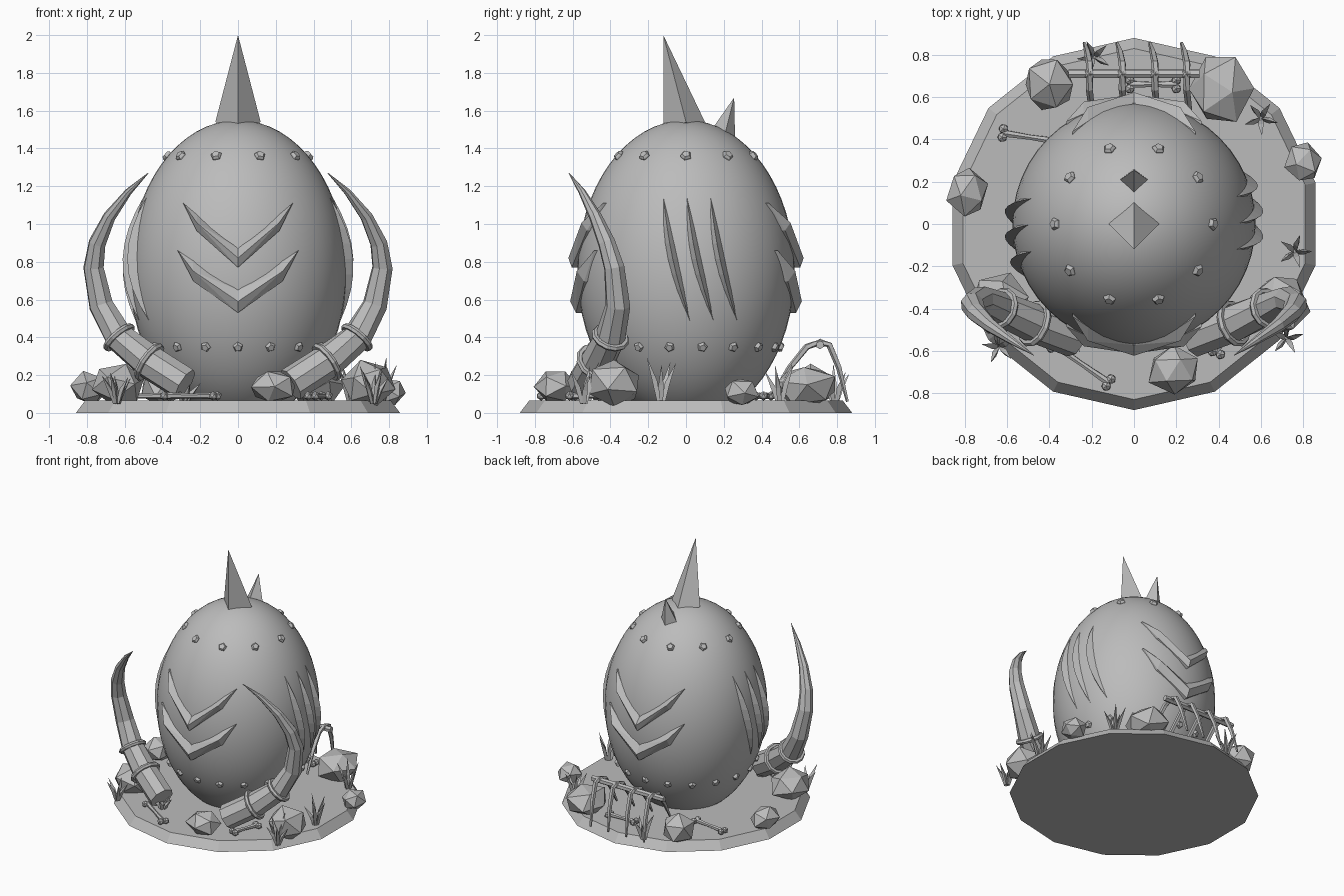
import bpy, bmesh, math, random
from mathutils import Vector, Matrix

random.seed(7)
if "Cube" in bpy.data.objects:
    bpy.data.objects.remove(bpy.data.objects["Cube"], do_unlink=True)

GREY = (0.5, 0.5, 0.5, 1)
mat = bpy.data.materials.new("stone_grey")
mat.use_nodes = True
mat.diffuse_color = GREY
mat.node_tree.nodes["Principled BSDF"].inputs["Base Color"].default_value = GREY


def finish(name, bm, smooth=False):
    bmesh.ops.recalc_face_normals(bm, faces=bm.faces)
    mesh = bpy.data.meshes.new(name)
    bm.to_mesh(mesh)
    bm.free()
    mesh.materials.append(mat)
    for p in mesh.polygons:
        p.use_smooth = smooth
    ob = bpy.data.objects.new(name, mesh)
    bpy.context.scene.collection.objects.link(ob)
    return ob


def loft(bm, rows):
    """Skin closed rings of points and cap both ends."""
    rings = [[bm.verts.new(p) for p in row] for row in rows]
    n = len(rings[0])
    for a, b in zip(rings, rings[1:]):
        for i in range(n):
            j = (i + 1) % n
            bm.faces.new((a[i], a[j], b[j], b[i]))
    bm.faces.new(rings[0])
    bm.faces.new(rings[-1])


def tube(bm, path, radii, sides):
    """Tapered tube along a list of points."""
    path = [Vector(p) for p in path]
    rows = []
    for i, p in enumerate(path):
        d = path[min(i + 1, len(path) - 1)] - path[max(i - 1, 0)]
        u = d.cross(Vector((0.3, 1, 0.1))).normalized()
        v = d.cross(u).normalized()
        angles = [math.tau * k / sides for k in range(sides)]
        rows.append([p + radii[i] * (u * math.cos(a) + v * math.sin(a)) for a in angles])
    loft(bm, rows)


def hull(bm, points):
    res = bmesh.ops.convex_hull(bm, input=[bm.verts.new(p) for p in points])
    bmesh.ops.delete(bm, geom=[g for g in res["geom_interior"] if isinstance(g, bmesh.types.BMVert)], context='VERTS')


def disc(r, z, sides, start=0.0):
    return [(r * math.cos(start + math.tau * k / sides), r * math.sin(start + math.tau * k / sides), z)
            for k in range(sides)]


def egg_radius(z):
    return 0.575 * math.sqrt(max(0.0, 1 - ((z - 0.75) / 0.8) ** 2))


def on_egg(across, z, lift):
    """Point on the front of the egg, raised off the shell by lift."""
    r = egg_radius(z) + lift
    return Vector((across, -math.sqrt(r * r - across * across), z))


# Ground slab
bm = bmesh.new()
loft(bm, [disc(0.88, 0, 14, math.pi / 2), disc(0.83, 0.065, 14, math.pi / 2)])
finish("ground_slab", bm)

# Egg shell
bm = bmesh.new()
heights = [0.75 - 0.8 * math.cos(math.pi * t / 32) for t in range(4, 32)]
loft(bm, [disc(egg_radius(z), z, 48) for z in heights] + [disc(0.004, 1.55, 48)])
finish("egg_shell", bm, smooth=True)

# Horns on the crown
bm = bmesh.new()
hull(bm, [(0.12, 0, 1.54), (-0.12, 0, 1.54), (0, 0.105, 1.53), (0, -0.12, 1.54),
          (0, -0.12, 1.47), (0, 0.1, 1.47), (0, -0.12, 2.0)])
finish("large_horn", bm)
bm = bmesh.new()
hull(bm, [(0.065, 0.21, 1.49), (-0.065, 0.21, 1.49), (0, 0.15, 1.52), (0, 0.26, 1.44), (0, 0.255, 1.67)])
finish("small_horn", bm)

# Chevrons on front and back, each with tip, notch, bottom and bend
CHEVRONS = [((-0.29, 1.11), 0.87, 0.77, (-0.22, 0.965)), ((-0.32, 0.86), 0.65, 0.53, (-0.235, 0.695))]
for place, fy in (("front", 1), ("back", -1)):
    bm = bmesh.new()
    for tip, notch, bottom, bend in CHEVRONS:
        for sx in (1, -1):
            t = 0.75
            upper = (tip[0] * t, tip[1] * t + notch * (1 - t))
            ridge = ((upper[0] + bend[0]) / 2, (upper[1] + bend[1]) / 2)
            pts = [on_egg(*tip, 0.012), on_egg(*tip, -0.03), on_egg(*upper, 0), on_egg(*upper, -0.03),
                   on_egg(*ridge, 0.05), on_egg(*bend, 0.015), on_egg(*bend, -0.03),
                   on_egg(0, notch, 0.005), on_egg(0, notch, -0.03),
                   on_egg(0, (notch + bottom) / 2, 0.05), on_egg(0, bottom, 0.03), on_egg(0, bottom, -0.03)]
            hull(bm, [(p.x * sx, p.y * fy, p.z) for p in pts])
    finish(place + "_chevrons", bm)

# Claw slashes on both sides
for place, turn in (("left", math.pi / 2), ("right", -math.pi / 2)):
    bm = bmesh.new()
    for k in range(3):
        rows = []
        for s in range(9):
            t = s / 8
            w = 0.003 + 0.028 * math.sin(math.pi * t) ** 0.8
            z = 1.14 - 0.65 * t
            c = -0.12 + 0.125 * k + 0.14 * t - 0.02 * math.sin(math.pi * t)
            lift = 0.04 * math.sin(math.pi * t)
            rows.append([on_egg(c - w, z, -0.01), on_egg(c, z, lift), on_egg(c + w, z, -0.01), on_egg(c, z, -0.04)])
        loft(bm, rows)
    bm.transform(Matrix.Rotation(turn, 4, 'Z'))
    finish(place + "_slashes", bm)

# Rings of studs set into the shell
for name, count, z, r in (("upper_studs", 10, 1.36, 0.03), ("lower_studs", 18, 0.35, 0.027)):
    bm = bmesh.new()
    for k in range(count):
        a = math.tau * k / count - (0 if count == 10 else math.pi / 2)
        slope = (z - 0.75) / 0.64
        rad = egg_radius(z) / 0.33
        n = Vector((math.cos(a) * rad, math.sin(a) * rad, slope)).normalized()
        centre = Vector((math.cos(a) * egg_radius(z), math.sin(a) * egg_radius(z), z))
        place = Matrix.Translation(centre) @ n.to_track_quat('Z', 'Y').to_matrix().to_4x4()
        spin = random.random() * 6
        pts = disc(r, -0.02, 5, spin) + disc(r, 0.006, 5, spin) + disc(r * 0.7, 0.018, 5, spin)
        hull(bm, [place @ Vector(p) for p in pts])
    finish(name, bm)

# Tusks with two bands each
TUSK = [(0.28, -0.54, 0.15), (0.47, -0.47, 0.27), (0.63, -0.4, 0.4), (0.725, -0.36, 0.57), (0.765, -0.38, 0.77),
        (0.745, -0.42, 0.9), (0.68, -0.48, 1.04), (0.58, -0.55, 1.17), (0.475, -0.62, 1.27)]
for place, sx in (("left", 1), ("right", -1)):
    path = [Vector((x * sx, y, z)) for x, y, z in TUSK]
    bm = bmesh.new()
    tube(bm, path, [0.092, 0.092, 0.08, 0.067, 0.056, 0.047, 0.034, 0.019, 0.002], 8)
    finish(place + "_tusk", bm)
    for label, i, r in (("inner", 1, 0.1), ("outer", 2, 0.086)):
        d = path[i + 1] - path[i - 1]
        bpy.ops.mesh.primitive_torus_add(major_segments=12, minor_segments=6, major_radius=r, minor_radius=0.017,
                                         location=path[i], rotation=d.to_track_quat('Z', 'Y').to_euler())
        band = bpy.context.object
        band.name = place + "_tusk_" + label + "_band"
        band.data.materials.append(mat)

# Rocks: position, half sizes
ROCKS = [(-0.4, 0.66, 0.14, 0.13, 0.14, 0.12), (0.41, 0.64, 0.14, 0.16, 0.17, 0.12),
         (0.8, 0.29, 0.11, 0.09, 0.1, 0.08), (-0.79, 0.15, 0.13, 0.1, 0.12, 0.09),
         (0.19, -0.69, 0.14, 0.13, 0.12, 0.1), (0.69, -0.38, 0.15, 0.14, 0.16, 0.13),
         (-0.64, -0.38, 0.15, 0.15, 0.16, 0.12)]
for i, (x, y, z, a, b, c) in enumerate(ROCKS):
    bm = bmesh.new()
    bmesh.ops.create_icosphere(bm, subdivisions=1, radius=1)
    bm.transform(Matrix.Rotation(i * 1.3, 4, 'Z') @ Matrix.Rotation(0.4 * i, 4, 'X'))
    for v in bm.verts:
        v.co *= random.uniform(0.9, 1.08)
        v.co = Vector((x + a * v.co.x, y + b * v.co.y, max(0.03, z + c * v.co.z)))
    finish("rock_%d" % (i + 1), bm)

# Grass tufts: position and height
for i, (x, y, h) in enumerate([(0.76, -0.13, 0.25), (0.6, 0.5, 0.22), (-0.19, 0.79, 0.24),
                               (-0.64, -0.58, 0.22), (0.72, -0.54, 0.23), (-0.28, -0.53, 0.15)]):
    bm = bmesh.new()
    for k in range(5):
        a = k * math.tau / 5 + i
        d = Vector((math.cos(a), math.sin(a), 0))
        tall = h * random.uniform(0.6, 1)
        base = Vector((x, y, 0.05)) + d * 0.01
        tube(bm, [base, base + d * 0.025 + Vector((0, 0, tall * 0.5)), base + d * 0.07 + Vector((0, 0, tall))],
             [0.012, 0.016, 0.001], 3)
    finish("grass_tuft_%d" % (i + 1), bm)

# Loose bones
for i, (x1, y1, x2, y2) in enumerate([(-0.62, 0.43, -0.36, 0.39), (-0.38, -0.57, -0.12, -0.75),
                                      (0.39, -0.61, 0.46, -0.42), (-0.02, 0.66, 0.2, 0.66)]):
    p, q = Vector((x1, y1, 0.09)), Vector((x2, y2, 0.09))
    side = (q - p).cross(Vector((0, 0, 1))).normalized() * 0.02
    bm = bmesh.new()
    tube(bm, [p, p.lerp(q, 0.5), q], [0.018, 0.013, 0.018], 6)
    for c in (p + side, p - side, q + side, q - side):
        bmesh.ops.create_icosphere(bm, subdivisions=1, radius=0.025, matrix=Matrix.Translation(c))
    finish("bone_%d" % (i + 1), bm)

# Rib cage lying behind the egg
bm = bmesh.new()
tube(bm, [(-0.31, 0.71, 0.36), (0.31, 0.71, 0.36)], [0.022, 0.022], 6)
for x in (-0.21, -0.055, 0.1, 0.25):
    bmesh.ops.create_icosphere(bm, subdivisions=1, radius=0.028, matrix=Matrix.Translation((x, 0.71, 0.365)))
    tube(bm, [(x, 0.71, 0.375), (x, 0.76, 0.36), (x - 0.01, 0.81, 0.24), (x - 0.025, 0.855, 0.06)],
         [0.016, 0.018, 0.016, 0.008], 5)
    tube(bm, [(x, 0.71, 0.375), (x, 0.64, 0.35), (x + 0.01, 0.55, 0.24), (x + 0.025, 0.46, 0.1)],
         [0.016, 0.018, 0.016, 0.008], 5)
finish("rib_cage", bm)
